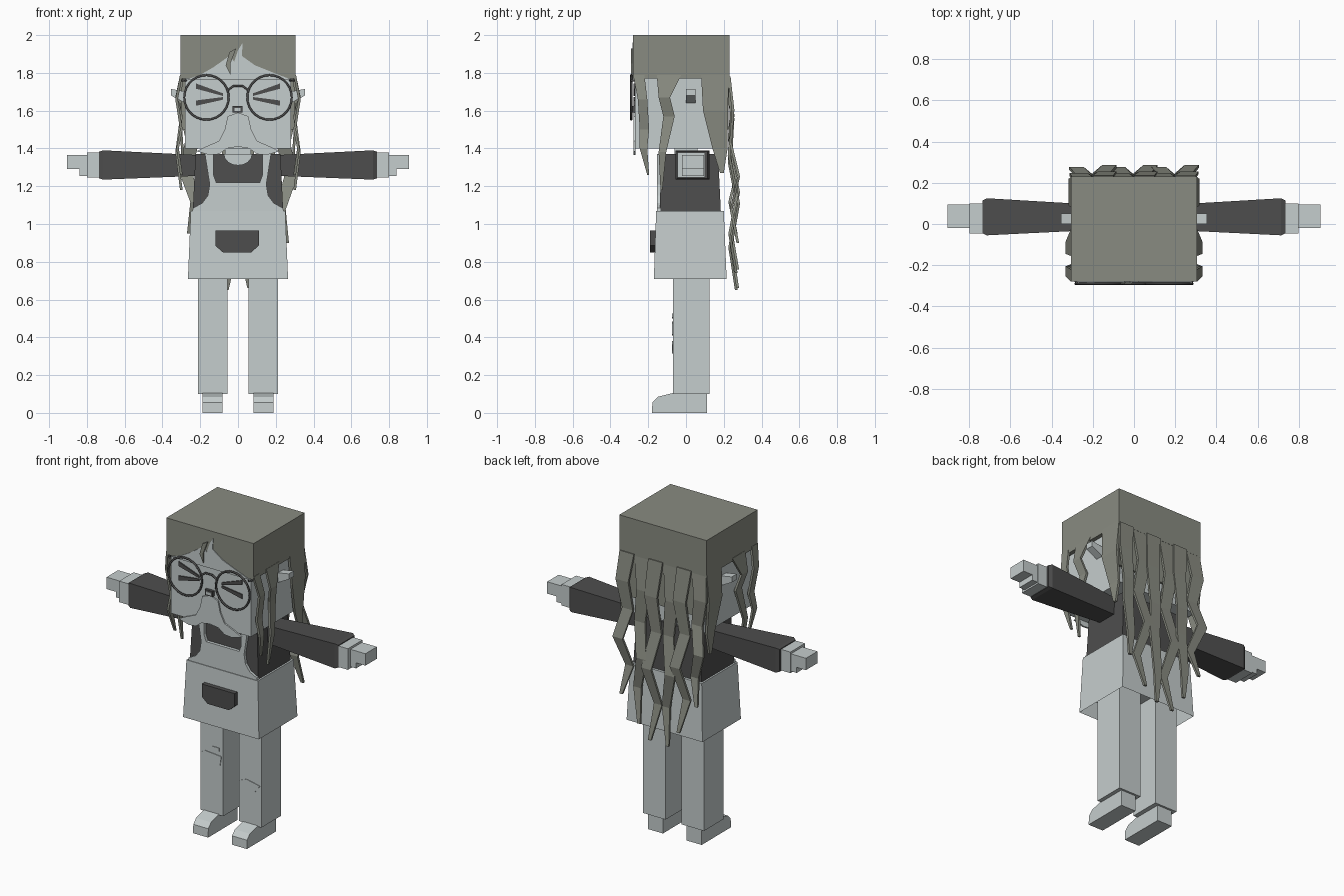
import bpy, bmesh, math
from mathutils import Vector

cube = bpy.data.objects.get("Cube")
if cube:
    bpy.data.objects.remove(cube, do_unlink=True)


def material(name, r, g, b):
    m = bpy.data.materials.new(name)
    m.use_nodes = True
    m.diffuse_color = (r, g, b, 1)
    m.node_tree.nodes["Principled BSDF"].inputs["Base Color"].default_value = (r, g, b, 1)
    return m


PALE = material("pale grey", 0.56, 0.61, 0.61)
HAIR = material("hair grey", 0.25, 0.26, 0.22)
DARK = material("charcoal", 0.075, 0.075, 0.075)


def loft(name, rings, mat):
    """Skin a closed solid through rings of equal length."""
    bm = bmesh.new()
    rows = [[bm.verts.new(p) for p in ring] for ring in rings]
    n = len(rows[0])
    for a, b in zip(rows, rows[1:]):
        for i in range(n):
            j = (i + 1) % n
            bm.faces.new((a[i], a[j], b[j], b[i]))
    bm.faces.new(rows[0])
    bm.faces.new(rows[-1])
    bmesh.ops.recalc_face_normals(bm, faces=bm.faces)
    mesh = bpy.data.meshes.new(name)
    bm.to_mesh(mesh)
    bm.free()
    mesh.materials.append(mat)
    ob = bpy.data.objects.new(name, mesh)
    bpy.context.collection.objects.link(ob)
    return ob


def rect(x0, x1, y0, y1, z):
    return [(x0, y0, z), (x1, y0, z), (x1, y1, z), (x0, y1, z)]


def box(name, x, y, z, mat):
    return loft(name, [rect(*x, *y, z[0]), rect(*x, *y, z[1])], mat)


def plate(name, pts, y0, y1, mat):
    """Front-facing panel from an x, z outline."""
    return loft(name, [[(x, y, z) for x, z in pts] for y in (y0, y1)], mat)


def strand(name, path, side, out, mat=HAIR, thick=0.014):
    """Ribbon of hair through (point, width) stations."""
    side, out = Vector(side), Vector(out) * thick / 2
    rings = []
    for p, w in path:
        p, s = Vector(p), side * w / 2
        rings.append([p - s - out, p + s - out, p + s + out, p - s + out])
    return loft(name, rings, mat)


def tube(name, pts, radius, mat, cyclic=False):
    cu = bpy.data.curves.new(name, "CURVE")
    cu.dimensions = "3D"
    cu.bevel_depth = radius
    cu.bevel_resolution = 1
    sp = cu.splines.new("POLY")
    sp.points.add(len(pts) - 1)
    for q, p in zip(sp.points, pts):
        q.co = (*p, 1)
    sp.use_cyclic_u = cyclic
    cu.materials.append(mat)
    ob = bpy.data.objects.new(name, cu)
    bpy.context.collection.objects.link(ob)
    return ob


# Head, hair cap and neck
box("head", (-0.28, 0.28), (-0.27, 0.21), (1.4, 1.8), PALE)
box("hair_cap", (-0.305, 0.305), (-0.28, 0.23), (1.77, 2.0), HAIR)
box("neck", (-0.07, 0.07), (-0.06, 0.06), (1.33, 1.41), PALE)

# Forehead parting and loose lock
plate("forehead", [(-0.27, 1.765), (-0.2, 1.79), (-0.13, 1.83), (-0.045, 1.89), (-0.02, 1.86),
                   (0.0, 1.92), (0.025, 1.96), (0.02, 1.89), (0.09, 1.84), (0.19, 1.8),
                   (0.28, 1.765)], -0.284, -0.27, PALE)
plate("forehead_lock", [(-0.04, 1.79), (-0.065, 1.84), (-0.045, 1.91), (-0.01, 1.93),
                        (-0.04, 1.85)], -0.292, -0.283, HAIR)

# Nose and drooping lower face panel
box("nose_rim", (-0.03, 0.025), (-0.288, -0.27), (1.59, 1.625), DARK)
box("nose", (-0.018, 0.014), (-0.292, -0.28), (1.598, 1.615), PALE)
half = [(0.055, 1.57), (0.07, 1.5), (0.1, 1.44), (0.17, 1.41), (0.22, 1.385),
        (0.15, 1.365), (0.1, 1.37), (0.06, 1.4)]
plate("lower_face", [(0, 1.59)] + half + [(0, 1.41)] + [(-x, z) for x, z in reversed(half)],
      -0.279, -0.268, PALE)

# Glasses
for side, s in (("right", -1), ("left", 1)):
    cx = s * 0.167
    ring = [(cx + 0.118 * math.cos(a), -0.29, 1.67 + 0.118 * math.sin(a))
            for a in (math.tau * i / 28 for i in range(28))]
    tube(side + "_lens_rim", ring, 0.006, DARK, True)
    tube(side + "_temple", [(s * 0.275, -0.29, 1.76), (s * 0.3, -0.25, 1.76)], 0.006, DARK)
    # Squeezed-shut eye strokes
    for word, z in (("upper", 1.73), ("lower", 1.64)):
        dz = 1.675 + (0.01 if word == "upper" else -0.01)
        plate(side + "_eye_" + word, [(s * 0.08, dz - 0.007), (s * 0.08, dz + 0.007),
                                      (s * 0.222, z + 0.014), (s * 0.222, z - 0.014)],
              -0.277, -0.269, DARK)
tube("glasses_bridge", [(-0.052, -0.29, 1.71), (-0.025, -0.29, 1.73), (0.025, -0.29, 1.73),
                        (0.052, -0.29, 1.71)], 0.006, DARK)

# Torso, neckline and overall front
loft("shirt", [rect(-0.24, 0.24, -0.14, 0.185, 1.05), rect(-0.225, 0.225, -0.13, 0.17, 1.37)], DARK)
plate("neckline", [(0.075 * math.cos(a), 1.37 + 0.06 * math.sin(a))
                   for a in (math.pi + math.pi * i / 8 for i in range(9))], -0.144, -0.13, PALE)
bib = [(0.243, 1.06), (0.238, 1.085), (0.19, 1.11), (0.16, 1.15), (0.15, 1.21), (0.175, 1.37),
       (0.13, 1.37), (0.13, 1.26), (0.115, 1.22)]
plate("bib", bib + [(-x, z) for x, z in reversed(bib)], -0.154, -0.135, PALE)

# Hollow-bottomed skirt
skirt = loft("skirt", [rect(-0.265, 0.265, -0.17, 0.215, 0.71),
                       rect(-0.25, 0.25, -0.158, 0.2, 1.07)], PALE)
bm = bmesh.new()
bm.from_mesh(skirt.data)
bm.faces.ensure_lookup_table()
base = min(bm.faces, key=lambda f: f.calc_center_median().z)
bmesh.ops.inset_region(bm, faces=[base], thickness=0.025)
bmesh.ops.translate(bm, verts=base.verts, vec=(0, 0, 0.1))
bm.to_mesh(skirt.data)
bm.free()
plate("pocket", [(-0.12, 0.965), (0.11, 0.965), (0.11, 0.885), (0.07, 0.85), (-0.08, 0.85),
                 (-0.12, 0.885)], -0.19, -0.155, DARK)

for side, s in (("right", -1), ("left", 1)):
    # Ear
    loft(side + "_ear", [[(s * x, y, z) for y, z in ((0.0, b), (0.05, b), (0.05, t), (0.0, t))]
                         for x, b, t in ((0.27, 1.635, 1.7), (0.355, 1.68, 1.715))], PALE)

    # Arm and stepped hand
    loft(side + "_sleeve", [[(s * x, y, z) for y, z in ((a, b), (c, b), (c, d), (a, d))]
                            for x, a, c, b, d in ((0.21, -0.03, 0.095, 1.255, 1.365),
                                                  (0.715, -0.055, 0.125, 1.235, 1.39),
                                                  (0.735, -0.045, 0.115, 1.242, 1.383))], DARK)
    for part, x, y, z in (("palm", (0.72, 0.8), (-0.045, 0.1), (1.245, 1.378)),
                          ("fingers", (0.79, 0.905), (-0.02, 0.095), (1.29, 1.365)),
                          ("thumb", (0.79, 0.84), (-0.02, 0.095), (1.255, 1.295))):
        box(side + "_" + part, sorted((s * x[0], s * x[1])), y, z, PALE)

    # Leg and shoe
    box(side + "_leg", sorted((s * 0.055, s * 0.213)), (-0.07, 0.125), (0.1, 0.82), PALE)
    shoe = [(-0.18, 0), (0.112, 0), (0.112, 0.105), (-0.07, 0.105), (-0.15, 0.085), (-0.178, 0.055)]
    loft(side + "_shoe", [[(s * x, y, z) for y, z in shoe] for x in (0.083, 0.188)], PALE)

    # Side locks, given as (y, z, width, outward offset)
    locks = {"front": [(-0.25, 1.79, 0.06, 0.3), (-0.23, 1.66, 0.05, 0.325),
                       (-0.22, 1.5, 0.05, 0.3), (-0.225, 1.4, 0.04, 0.32), (-0.2, 1.26, 0.01, 0.3)],
             "middle": [(-0.09, 1.79, 0.13, 0.3), (-0.115, 1.67, 0.06, 0.325),
                        (-0.09, 1.57, 0.06, 0.3), (-0.125, 1.38, 0.04, 0.325),
                        (-0.13, 1.18, 0.01, 0.3)],
             "rear": [(0.155, 1.79, 0.15, 0.298), (0.155, 1.6, 0.13, 0.31),
                      (0.18, 1.4, 0.08, 0.295), (0.19, 1.27, 0.02, 0.3)]}
    for word, path in locks.items():
        strand(side + "_" + word + "_lock", [((s * x, y, z), w) for y, z, w, x in path],
               (0, 1, 0), (1, 0, 0))

# Knee patches
plate("right_knee_patch", [(-0.205, 0.47), (-0.18, 0.485), (-0.065, 0.475), (-0.075, 0.415),
                           (-0.19, 0.41)], -0.074, -0.069, PALE)
plate("right_small_patch", [(-0.145, 0.5), (-0.13, 0.525), (-0.08, 0.525), (-0.08, 0.505)],
      -0.074, -0.069, PALE)
plate("left_knee_patch", [(0.06, 0.36), (0.11, 0.38), (0.205, 0.36), (0.17, 0.315), (0.09, 0.32)],
      -0.074, -0.069, PALE)

# Back hair sheet splitting into wavy strands
loft("back_hair", [rect(-0.3, 0.3, 0.2, 0.225, 1.5), rect(-0.3, 0.3, 0.2, 0.228, 1.79)], HAIR)
sway = (0, 0.2, -0.1, 0.3, -0.25, 0.1)
bulge = (0.225, 0.245, 0.232, 0.275, 0.235, 0.27)
girth = (0.1, 0.088, 0.075, 0.07, 0.055, 0.02)
for i, tip in enumerate((0.95, 0.76, 0.65, 0.66, 0.74, 0.9)):
    x = -0.25 + 0.1 * i
    flip = 1 if i % 2 else -1
    path = []
    for k in range(6):
        t = k / 5
        z = 1.78 + (tip - 1.78) * t
        path.append(((x + flip * 0.1 * sway[k], bulge[k] + 0.004 * flip, z), girth[k]))
    strand("back_strand_%d" % (i + 1), path, (1, 0, 0), (0, 1, 0))
